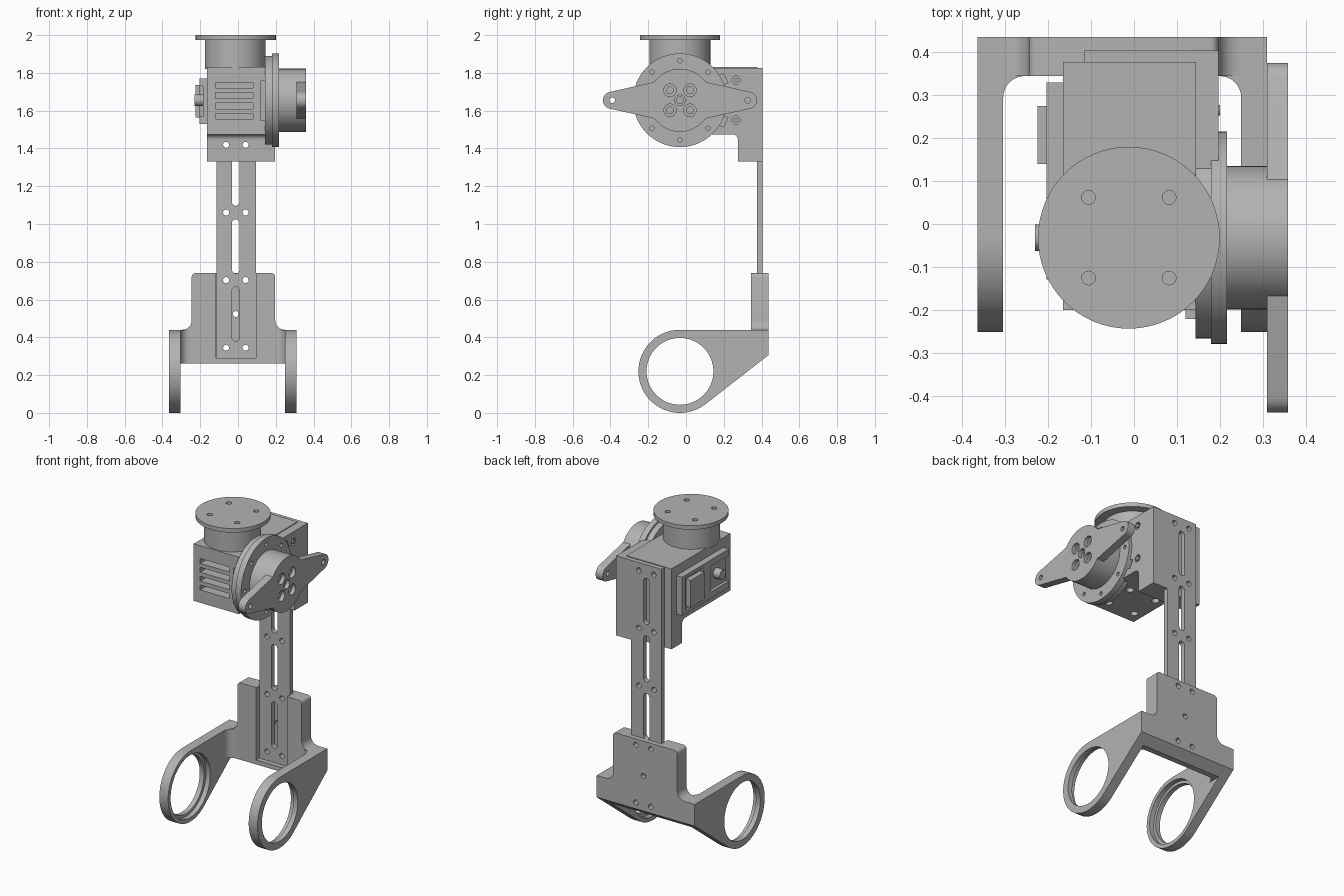
import bpy, bmesh
from math import sin, cos, radians, pi

old = bpy.data.objects.get("Cube")
if old:
    bpy.data.objects.remove(old, do_unlink=True)

grey = bpy.data.materials.new("machined grey")
grey.use_nodes = True
grey.diffuse_color = (0.45, 0.45, 0.45, 1)
grey.node_tree.nodes["Principled BSDF"].inputs["Base Color"].default_value = grey.diffuse_color


def arc(cx, cy, r, a0=0, a1=360, n=12):
    """Points along an arc, both ends included."""
    return [(cx + r * cos(radians(a0 + (a1 - a0) * i / n)),
             cy + r * sin(radians(a0 + (a1 - a0) * i / n))) for i in range(n + 1)]


def circle(cx, cy, r, n=32):
    return arc(cx, cy, r, n=n)[:-1]


def rect(a0, a1, b0, b1):
    return [(a0, b0), (a1, b0), (a1, b1), (a0, b1)]


def slot(cx, z0, z1, r):
    return arc(cx, z1 - r, r, 0, 180, 8) + arc(cx, z0 + r, r, 180, 360, 8)


def prism(name, pts, axis, lo, hi):
    """Extrude a 2D outline along an axis (outline uses the other two axes in order)."""
    place = {"x": lambda p, h: (h, *p), "y": lambda p, h: (p[0], h, p[1]),
             "z": lambda p, h: (*p, h)}[axis]
    bm = bmesh.new()
    low = [bm.verts.new(place(p, lo)) for p in pts]
    high = [bm.verts.new(place(p, hi)) for p in pts]
    bm.faces.new(low)
    bm.faces.new(high)
    for i in range(len(pts)):
        j = (i + 1) % len(pts)
        bm.faces.new((low[i], low[j], high[j], high[i]))
    bmesh.ops.recalc_face_normals(bm, faces=bm.faces)
    mesh = bpy.data.meshes.new(name)
    bm.to_mesh(mesh)
    bm.free()
    mesh.materials.append(grey)
    ob = bpy.data.objects.new(name, mesh)
    bpy.context.scene.collection.objects.link(ob)
    return ob


def activate(ob):
    bpy.ops.object.select_all(action="DESELECT")
    ob.select_set(True)
    bpy.context.view_layer.objects.active = ob


def cut(ob, pts, axis, lo, hi):
    """Remove an extruded outline from a part."""
    tool = prism("cutter", pts, axis, lo, hi)
    tool.hide_render = True
    activate(ob)
    mod = ob.modifiers.new("cut", "BOOLEAN")
    mod.operation, mod.solver, mod.object = "DIFFERENCE", "EXACT", tool
    bpy.ops.object.modifier_apply(modifier=mod.name)
    bpy.data.objects.remove(tool, do_unlink=True)


CX, CY, CZ = -0.012, -0.032, 1.655      # motor axes
HOLES_X = (-0.063, 0.04)                # bolt columns
PITCH = 0.358                           # bolt row spacing
R = 0.016

# Motor housing with the mounting foot below its rear
foot_edge = [(0.275, 1.33)] + arc(0.245, 1.445, 0.03, 0, 90, 6)
body = prism("motor_housing", [(-0.2, 1.83), (0.378, 1.83), (0.378, 1.33)] + foot_edge
             + [(-0.2, 1.475)], "x", -0.165, 0.145)
for z in (1.57, 1.625, 1.68, 1.735):
    cut(body, rect(-0.12, 0.08, z - 0.015, z + 0.015), "y", -0.3, -0.14)
for sx in (-1, 1):
    for sy in (-1, 1):
        cut(body, circle(CX + sx * 0.094, CY + sy * 0.094, 0.022, 16), "z", 1.4, 1.52)

# Side bracket wrapping the rear right of the housing
bracket = prism("side_bracket", [(0.12, 1.825), (0.405, 1.825), (0.405, 1.33)] + foot_edge
                + [(0.12, 1.475)], "x", 0.094, 0.197)
for z in (1.55, 1.762):
    cut(bracket, circle(0.265, z, 0.022, 16), "x", 0.17, 0.3)
    s = 1 if z > CZ else -1
    band = arc(CY, CZ, 0.27, s * 20, s * 32, 6) + arc(CY, CZ, 0.24, s * 32, s * 20, 6)
    cut(bracket, band, "x", 0.17, 0.3)
    prism("bracket_screw", circle(0.265, z, 0.012, 16), "x", 0.16, 0.2)

# Slotted connecting strip
strip = prism("connecting_strip", rect(-0.115, 0.095, 0.29, 1.825), "y", 0.375, 0.406)
for row in range(5):
    z = 0.345 + PITCH * row
    for x in HOLES_X:
        cut(strip, circle(x, z, R, 16), "y", 0.3, 0.5)
        if row == 3:
            cut(body, circle(x, z, R, 16), "y", 0.2, 0.5)
    if row < 4:
        cut(strip, slot(CX, z + 0.035, z + 0.322, 0.02), "y", 0.3, 0.5)

# Top output flange
flange = prism("top_flange", circle(CX, CY, 0.212, 64), "z", 1.975, 2.0)
for sx in (-1, 1):
    for sy in (-1, 1):
        cut(flange, circle(CX + sx * 0.094, CY + sy * 0.094, R, 16), "z", 1.9, 2.1)
prism("flange_neck", circle(CX - 0.003, CY, 0.161, 64), "z", 1.82, 1.976)

# Side output: stepped discs, drum and two-ended horn
prism("disc_base", rect(CY - 0.19, CY + 0.15, 1.545, 1.76), "x", 0.12, 0.15)
prism("inner_disc", circle(CY, CZ, 0.235, 64), "x", 0.143, 0.182)
disc = prism("outer_disc", circle(CY, CZ, 0.248, 64), "x", 0.18, 0.217)
for i in range(8):
    a = i * pi / 4
    cut(disc, circle(CY + 0.21 * cos(a), CZ + 0.21 * sin(a), 0.012, 12), "x", 0.19, 0.3)
drum = prism("output_drum", circle(CY, CZ, 0.167, 64), "x", 0.21, 0.359)
centers = [(0, 0)] + [(a, b) for a in (-0.053, 0.053) for b in (-0.053, 0.053)]
for a, b in centers:
    cut(drum, circle(CY + a, CZ + b, 0.033 if a else 0.028, 24), "x", 0.335, 0.4)
    cut(drum, circle(CY + a, CZ + b, 0.018, 16), "x", 0.29, 0.4)
for side in (-1, 1):
    tip = [(CY + side * u, CZ + v) for u, v in
           [(0.13, -0.098)] + arc(0.363, 0, 0.045, -78, 78, 14) + [(0.13, 0.098)]]
    horn = prism("horn_arm", tip, "x", 0.31, 0.359)
    cut(horn, circle(CY + side * 0.358, CZ, 0.015, 16), "x", 0.2, 0.5)

# Left side cover, connector panel and idler shaft
cover = prism("side_cover", rect(-0.13, 0.33, 1.53, 1.77), "x", -0.204, -0.16)
cut(cover, rect(-0.2, 0.05, 1.57, 1.73), "x", -0.3, -0.185)
cut(cover, rect(0.12, 0.295, 1.55, 1.75), "x", -0.3, -0.192)
prism("connector_panel", rect(0.14, 0.275, 1.565, 1.735), "x", -0.225, -0.16)
prism("idler_shaft", circle(CY, CZ, 0.031, 24), "x", -0.231, -0.16)

# Lower yoke: upper plate, cross bar, two ring arms
plate = prism("yoke_plate", [(-0.3, 0.44)] + arc(-0.295, 0.49, 0.05, -90, 0, 8)
              + arc(-0.225, 0.72, 0.02, 180, 90, 5) + arc(0.177, 0.72, 0.02, 90, 0, 5)
              + arc(0.247, 0.49, 0.05, 180, 270, 8), "y", 0.345, 0.436)
bar = prism("yoke_cross_bar", [(0.345, 0.44), (0.436, 0.44), (0.436, 0.305),
                               (0.38, 0.262), (0.345, 0.262)], "x", -0.31, 0.255)
for part in (plate, bar):
    cut(part, rect(-0.116, 0.096, 0.29, 0.9), "y", 0.3, 0.405)
for x in HOLES_X:
    cut(bar, circle(x, 0.345, R, 16), "y", 0.3, 0.5)
    cut(plate, circle(x, 0.345 + PITCH, R, 16), "y", 0.3, 0.5)
cut(plate, circle(CX, 0.523, R, 16), "y", 0.3, 0.5)

arm = arc(CY, 0.22, 0.22, 90, 308, 48) + [(0.436, 0.305), (0.436, 0.44)]
for name, lo, hi, inner, s in (("right", -0.365, -0.305, -0.305, -1),
                               ("left", 0.25, 0.31, 0.25, 1)):
    ring = prism(name + "_ring_arm", arm, "x", lo, hi)
    cut(ring, circle(CY, 0.22, 0.177, 64), "x", -0.5, 0.5)
    bore = sorted((inner - s * 0.05, inner + s * 0.03))
    cut(ring, circle(CY, 0.22, 0.195, 64), "x", *bore)
    corner = arc(inner - s * 0.05, 0.295, 0.05, 90, 90 - s * 90, 8)
    prism(name + "_corner_fillet", corner + [(inner, 0.345)], "z", 0.262, 0.44)

# Smooth round walls, keep machined edges crisp
for ob in [o for o in bpy.context.scene.objects if o.type == "MESH"]:
    activate(ob)
    bpy.ops.object.shade_smooth_by_angle(angle=radians(25))
